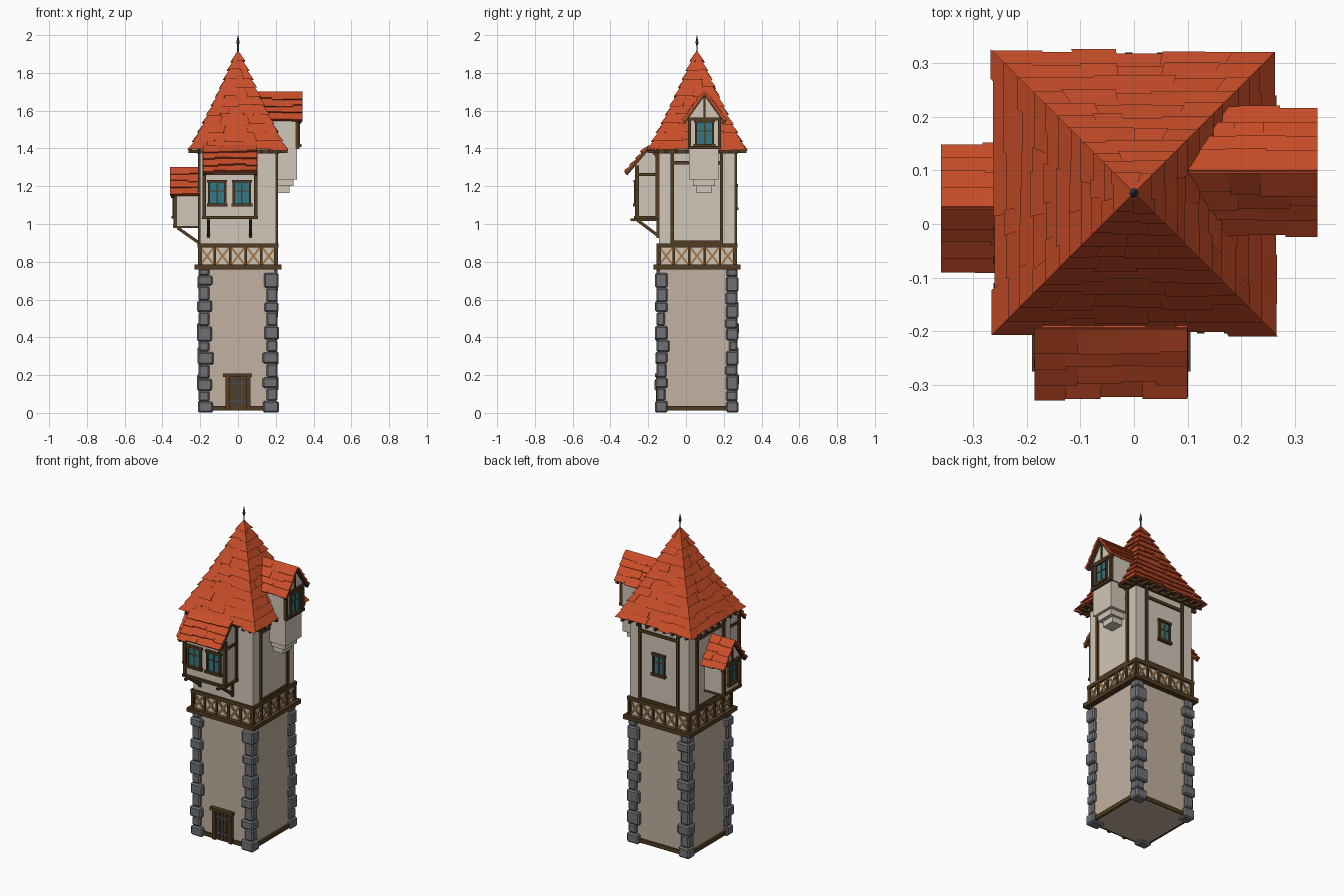
import bpy, bmesh, math, random
from mathutils import Matrix, Vector

random.seed(4)
old = bpy.data.objects.get("Cube")
if old:
    bpy.data.objects.remove(old)


def material(name, r, g, b):
    m = bpy.data.materials.new(name)
    m.use_nodes = True
    m.diffuse_color = (r, g, b, 1)
    m.node_tree.nodes["Principled BSDF"].inputs["Base Color"].default_value = (r, g, b, 1)
    return m


TILE = material("roof_tile", 0.58, 0.075, 0.022)
WOOD = material("dark_timber", 0.085, 0.045, 0.015)
PALE = material("pale_timber", 0.40, 0.20, 0.07)
STONE = material("grey_stone", 0.16, 0.165, 0.18)
WALL = material("lower_plaster", 0.54, 0.44, 0.35)
LIGHT = material("upper_plaster", 0.64, 0.57, 0.48)
GLASS = material("teal_glass", 0.03, 0.19, 0.24)
IRON = material("dark_iron", 0.06, 0.07, 0.08)

CY = 0.058  # tower axis in y


def side(k):
    """Frame of one tower face, outward is local -y: 0 front, 1 left, 2 back, 3 right."""
    return Matrix.Translation((0, CY, 0)) @ Matrix.Rotation(k * math.pi / 2, 4, "Z")


class Part:
    """Collects simple solids into one object."""

    def __init__(self, name, mat):
        self.name, self.mat, self.bm = name, mat, bmesh.new()

    def prism(self, m, ring_a, ring_b):
        a = [self.bm.verts.new(m @ Vector(p)) for p in ring_a]
        b = [self.bm.verts.new(m @ Vector(p)) for p in ring_b]
        n = len(a)
        self.bm.faces.new(a[::-1])
        self.bm.faces.new(b)
        for i in range(n):
            j = (i + 1) % n
            self.bm.faces.new((a[i], a[j], b[j], b[i]))

    def box(self, m, x, y, z):
        ring = [(x[0], y[0]), (x[1], y[0]), (x[1], y[1]), (x[0], y[1])]
        self.prism(m, [(p, q, z[0]) for p, q in ring], [(p, q, z[1]) for p, q in ring])

    def beam(self, m, a, b, w):
        a, b = Vector(a), Vector(b)
        rot = (b - a).to_track_quat("Z", "Y").to_matrix().to_4x4()
        h = w / 2
        self.box(m @ Matrix.Translation(a) @ rot, (-h, h), (-h, h), (0, (b - a).length))

    def done(self, bevel=0):
        bmesh.ops.recalc_face_normals(self.bm, faces=self.bm.faces)
        me = bpy.data.meshes.new(self.name)
        self.bm.to_mesh(me)
        self.bm.free()
        me.materials.append(self.mat)
        ob = bpy.data.objects.new(self.name, me)
        bpy.context.collection.objects.link(ob)
        if bevel:
            mod = ob.modifiers.new("bevel", "BEVEL")
            mod.width, mod.segments = bevel, 1
        return ob


def tiles(part, m, surf, rows, count, thick=0.017):
    """Overlapping uneven tiles on surf(u, t, d): u across, t up the slope, d outward."""
    for r in range(rows):
        n = max(1, round(count(r / rows)))
        cuts = [-1] + [-1 + 2 * (i + random.uniform(-0.25, 0.25) + (r % 2 - 0.5) * 0.3) / n
                       for i in range(1, n)] + [1]
        for a, b in zip(cuts, cuts[1:]):
            lo = (r - random.uniform(0, 0.28)) / rows
            hi = min(1, (r + 1.1) / rows)
            th = thick * random.uniform(0.75, 1.1)
            part.prism(m, [surf(a, lo, -0.004), surf(b, lo, -0.004), surf(b, lo, th), surf(a, lo, th)],
                       [surf(a, hi, -0.004), surf(b, hi, -0.004), surf(b, hi, 0.003), surf(a, hi, 0.003)])


def slope(eave_a, eave_b, rise):
    """Flat roof slope between two eave corners."""
    a, b, up = Vector(eave_a), Vector(eave_b), Vector(rise)
    n = (b - a).cross(up).normalized()
    n = n if n.z > 0 else -n
    return lambda u, t, d: a.lerp(b, (u + 1) / 2) + up * t + n * d


frames = Part("window_frames", WOOD)
panes = Part("window_panes", GLASS)


def window(m, x, y, z0, z1, half):
    t = 0.012
    panes.box(m, (x - half, x + half), (y - 0.004, y + 0.002), (z0, z1))
    for s in (-1, 1):
        e = x + s * half
        frames.box(m, (e - t / 2, e + t / 2), (y - t, y), (z0, z1))
    frames.box(m, (x - 0.004, x + 0.004), (y - 0.008, y), (z0, z1))
    zm = z0 + (z1 - z0) * 0.6
    frames.box(m, (x - half, x + half), (y - 0.007, y), (zm - 0.003, zm + 0.003))
    frames.box(m, (x - half - 0.01, x + half + 0.01), (y - 0.015, y), (z1 - 0.003, z1 + t))
    frames.box(m, (x - half - 0.012, x + half + 0.012), (y - 0.019, y), (z0 - t, z0 + 0.003))


I = Matrix.Identity(4)
T = side(0)

# Lower tower
p = Part("lower_wall", WALL)
p.box(T, (-0.193, 0.193), (-0.197, 0.197), (0.012, 0.77))
p.done()
p = Part("base_trim", WOOD)
for k in range(4):
    p.box(side(k), (-0.17, 0.17), (-0.205, -0.19), (0.012, 0.037))
p.done()

# Corner stones
p = Part("corner_stones", STONE)
for sx in (-1, 1):
    for sy in (-1, 1):
        z, i = 0.0, 0
        while z < 0.74:
            h = min(random.uniform(0.052, 0.082), 0.765 - z)
            big = random.uniform(0.004, 0.01) if i % 2 == 0 else 0
            ox, oy = 0.208 + big, 0.214 + big
            ix, iy = (random.uniform(0.128, 0.14), 0.155) if i % 2 == 0 else (0.152, random.uniform(0.145, 0.17))
            p.box(T, sorted((sx * ix, sx * ox)), sorted((sy * iy, sy * oy)), (z + 0.001, z + h))
            z, i = z + h, i + 1
p.done(0.008)

# Door
p = Part("door_frame", WOOD)
for s in (-1, 1):
    p.box(T, sorted((s * 0.045, s * 0.065)), (-0.217, -0.19), (0.012, 0.195))
p.box(T, (-0.08, 0.075), (-0.222, -0.19), (0.19, 0.208))
p.done()
p = Part("door_planks", WOOD)
for i in range(4):
    x = -0.045 + i * 0.0225
    p.box(T, (x + 0.001, x + 0.0215), (-0.203, -0.19), (0.015, 0.19))
p.done()
p = Part("door_bars", IRON)
for x in (-0.022, 0, 0.022):
    p.box(T, (x - 0.003, x + 0.003), (-0.209, -0.2), (0.02, 0.185))
for z in (0.055, 0.15):
    p.box(T, (-0.045, 0.045), (-0.209, -0.2), (z, z + 0.012))
p.done()

# Timber band with crossed braces
p = Part("band_beams", WOOD)
x_braces = Part("band_braces", PALE)
for k in range(4):
    m = side(k)
    p.box(m, (-0.23, 0.23), (-0.23, -0.18), (0.76, 0.785))
    p.box(m, (-0.214, 0.214), (-0.214, -0.19), (0.875, 0.897))
    for i in range(6):
        x = -0.204 + i * 0.0816
        p.box(m, (x - 0.006, x + 0.006), (-0.213, -0.19), (0.78, 0.88))
        if i < 5:
            a, b = x + 0.008, x + 0.0736
            x_braces.beam(m, (a, -0.204, 0.788), (b, -0.204, 0.873), 0.011)
            x_braces.beam(m, (a, -0.203, 0.873), (b, -0.203, 0.788), 0.011)
p.done()
x_braces.done()

# Upper tower and its timbers
p = Part("upper_wall", LIGHT)
p.box(T, (-0.202, 0.202), (-0.202, 0.202), (0.77, 1.4))
p.done()
p = Part("upper_timbers", WOOD)
for k in range(4):
    m = side(k)
    p.box(m, (-0.216, 0.216), (-0.216, -0.19), (1.372, 1.395))
    for x in (-0.215, -0.165, -0.11, -0.05, 0.01, 0.07, 0.125, 0.175, 0.22):
        p.box(m, (x - 0.007, x + 0.007), (-0.262, -0.2), (1.376, 1.392))
    if k:
        for x in (-0.13, 0.13):
            p.box(m, (x - 0.009, x + 0.009), (-0.213, -0.2), (0.89, 1.385))
        p.box(m, (-0.13, 0.13), (-0.211, -0.2), (0.895, 0.912))
        p.box(m, (-0.13, 0.13), (-0.211, -0.2), (1.315, 1.333))
p.done()
window(side(2), 0, -0.202, 1.085, 1.2, 0.036)


# Main roof: concave four-sided spire
def spire(u, t, d):
    w = 0.245 * (1 - t) * (1 - 0.15 * t) + d
    return (u * w, -w, 1.4 + 0.515 * t)


p = Part("main_roof_tiles", TILE)
for k in range(4):
    tiles(p, side(k), spire, 11, lambda t: 1 + 6 * (1 - t))
p.done()
p = Part("roof_underside", WOOD)
for i in range(6):
    rings = []
    for t in (i / 6, (i + 1) / 6):
        rings.append([side(k) @ Vector(spire(-1, t, -0.003 if t < 1 else 0.001)) for k in range(4)])
    p.prism(I, *rings)
p.done()
p = Part("finial", IRON)
for z0, z1, r0, r1 in ((1.9, 1.945, 0.004, 0.004), (1.945, 1.96, 0.004, 0.009), (1.96, 2.0, 0.009, 0.001)):
    ring = [(math.cos(a * math.pi / 3), math.sin(a * math.pi / 3)) for a in range(6)]
    p.prism(T, [(c * r0, s * r0, z0) for c, s in ring], [(c * r1, s * r1, z1) for c, s in ring])
p.done()


def gabled_bay(name, m, cx, half, y0, y1, z0, eave, ridge, over):
    """Gabled box: half is the wall half width, over the roof half width."""
    drop = (ridge - eave) / over
    top, we = ridge - 0.015, ridge - 0.015 - drop * half
    prof = [(cx - half, z0), (cx + half, z0), (cx + half, we), (cx, top), (cx - half, we)]
    w = Part(name + "_walls", LIGHT)
    w.prism(m, [(x, y0, z) for x, z in prof], [(x, y1, z) for x, z in prof])
    w.done()
    roof, timber = Part(name + "_roof", TILE), Part(name + "_timbers", WOOD)
    f = y0 - 0.026
    for s in (-1, 1):
        surf = slope((cx + s * over, f, eave), (cx + s * over, y1, eave), (-s * over, 0, ridge - eave))
        tiles(roof, m, surf, 4, lambda t: max(2, (y1 - f) / 0.075), 0.015)
        timber.beam(m, (cx + s * (over + 0.003), y0 - 0.012, eave - 0.012), (cx, y0 - 0.012, ridge - 0.009), 0.016)
        e = cx + s * (half - 0.006)
        timber.box(m, (e - 0.008, e + 0.008), (y0 - 0.008, y0 + 0.012), (z0, we))
    for z in (z0, we - 0.012):
        timber.box(m, (cx - half - 0.003, cx + half + 0.003), (y0 - 0.01, y0 + 0.01), (z - 0.004, z + 0.012))
    timber.box(m, (cx - 0.005, cx + 0.005), (y0 - 0.008, y0), (we, top))
    roof.done()
    timber.done()


# Roof dormer with stepped corbel
m = side(1)
gabled_bay("dormer", m, 0.04, 0.085, -0.316, -0.1, 1.4, 1.55, 1.7, 0.106)
window(m, 0.04, -0.316, 1.42, 1.54, 0.045)
p = Part("dormer_corbel", LIGHT)
for half, y, z0, z1 in ((0.078, -0.312, 1.235, 1.4), (0.058, -0.295, 1.2, 1.235), (0.042, -0.272, 1.165, 1.2)):
    p.box(m, (0.037 - half, 0.037 + half), (y, -0.19), (z0, z1))
p.done()

# Small side bay on diagonal struts
m = side(3)
gabled_bay("side_bay", m, 0.028, 0.08, -0.334, -0.19, 0.985, 1.155, 1.3, 0.106)
window(m, 0.028, -0.334, 1.04, 1.15, 0.036)
struts = Part("bay_struts", WOOD)
struts.box(m, (-0.055, 0.111), (-0.338, -0.2), (0.978, 0.99))
for x in (-0.04, 0.096):
    struts.beam(m, (x, -0.32, 0.98), (x, -0.2, 0.895), 0.016)

# Front bay with twin windows
FX, FZ = (-0.178, 0.093), -0.262
prof = [(FZ, 1.035), (-0.14, 1.035), (-0.14, 1.36), (-0.195, 1.4), (FZ, 1.325)]
p = Part("front_bay_walls", LIGHT)
p.prism(I, [(FX[0], y, z) for y, z in prof], [(FX[1], y, z) for y, z in prof])
p.done()
p = Part("front_bay_timbers", WOOD)
for x in FX:
    p.box(I, (x - 0.009, x + 0.009), (FZ - 0.008, FZ + 0.012), (1.03, 1.31))
    p.box(I, (x - 0.009, x + 0.009), (-0.162, -0.14), (1.03, 1.37))
    p.box(I, (x - 0.008, x + 0.008), (FZ, -0.14), (1.255, 1.27))
    p.beam(I, (x, -0.317, 1.262), (x, -0.195, 1.405), 0.015)
    p.beam(I, (x, -0.195, 1.405), (x, -0.148, 1.35), 0.015)
p.box(I, (-0.19, 0.105), (-0.275, -0.14), (1.027, 1.043))
p.box(I, (-0.187, 0.102), (-0.27, -0.25), (1.26, 1.278))
p.done()
for x in (-0.11, 0.021):
    window(I, x, FZ, 1.105, 1.222, 0.043)
for x in (-0.155, 0.065):
    struts.beam(I, (x, -0.27, 1.03), (x, -0.15, 0.94), 0.016)
    struts.box(I, (x - 0.008, x + 0.008), (-0.157, -0.14), (0.925, 1.03))
    struts.box(I, (x - 0.008, x + 0.008), (-0.295, -0.14), (1.017, 1.03))
struts.done()
p = Part("front_bay_roof", TILE)
tiles(p, I, slope((-0.186, -0.312, 1.275), (0.1, -0.312, 1.275), (0, 0.117, 0.14)), 4, lambda t: 4)
tiles(p, I, slope((-0.186, -0.148, 1.36), (0.1, -0.148, 1.36), (0, -0.047, 0.055)), 1, lambda t: 4)
p.done()

frames.done()
panes.done()
